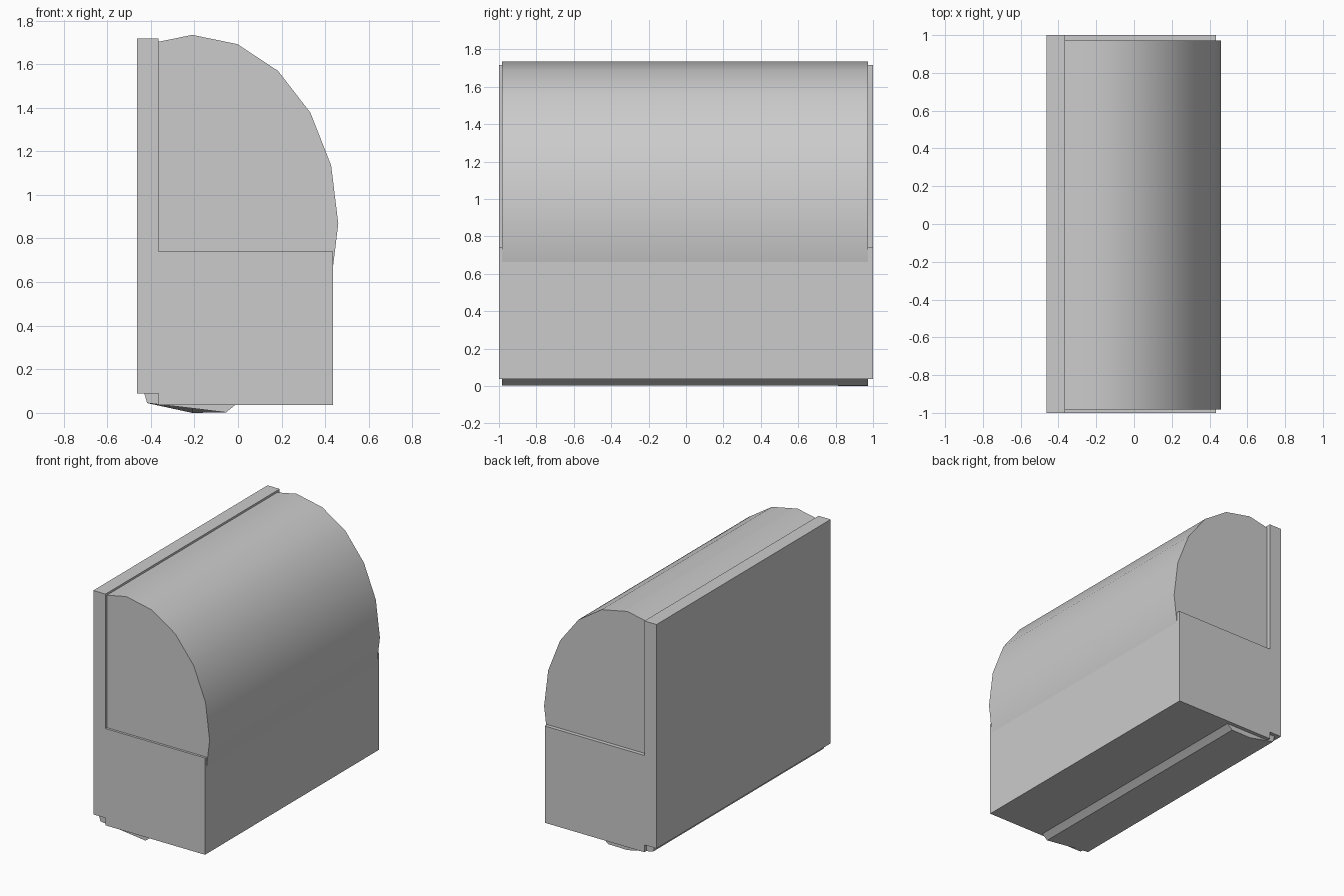
import bpy
import math

if "Cube" in bpy.data.objects:
    bpy.data.objects.remove(bpy.data.objects["Cube"])


def prism(name, front, back, y0, y1):
    """Closed solid between matching x-z outlines at y0 and y1."""
    n = len(front)
    verts = [(x, y0, z) for x, z in front] + [(x, y1, z) for x, z in back]
    faces = [tuple(range(n)), tuple(reversed(range(n, 2 * n)))]
    faces += [(i, i + n, (i + 1) % n + n, (i + 1) % n) for i in range(n)]
    mesh = bpy.data.meshes.new(name)
    mesh.from_pydata(verts, [], faces)
    obj = bpy.data.objects.new(name, mesh)
    bpy.context.collection.objects.link(obj)
    return obj


# L-shaped housing: block with tall back plate and a notch beneath it
housing = [(-0.463, 0.09), (-0.365, 0.09), (-0.365, 0.037), (0.435, 0.037),
           (0.435, 0.74), (-0.365, 0.74), (-0.365, 1.717), (-0.463, 1.717)]
prism("housing", housing, housing, -1.0, 1.0)

# Faceted half-oval drum (20-sided) sitting in the housing
cx, cz, rx, rz = -0.21, 0.868, 0.67, 0.866


def rim(step):
    a = math.radians(18 * step)
    return (cx + rx * math.sin(a), cz + rz * math.cos(a))


right_side = [rim(i) for i in range(9, -2, -1)]
left_side = [(-0.43, 0.09), (-0.417, 0.045)]
lip = (-0.055, 0.002)
# The underside facet twists slightly along its length
front = left_side + [(-0.21, 0.021), lip] + right_side
back = left_side + [(-0.21, 0.0), lip] + right_side
drum = prism("drum", front, back, -0.983, 0.972)

# Smooth the curved shell, keep its ends and corners sharp
bpy.ops.object.select_all(action='DESELECT')
drum.select_set(True)
bpy.context.view_layer.objects.active = drum
bpy.ops.object.shade_smooth_by_angle(angle=math.radians(30))
